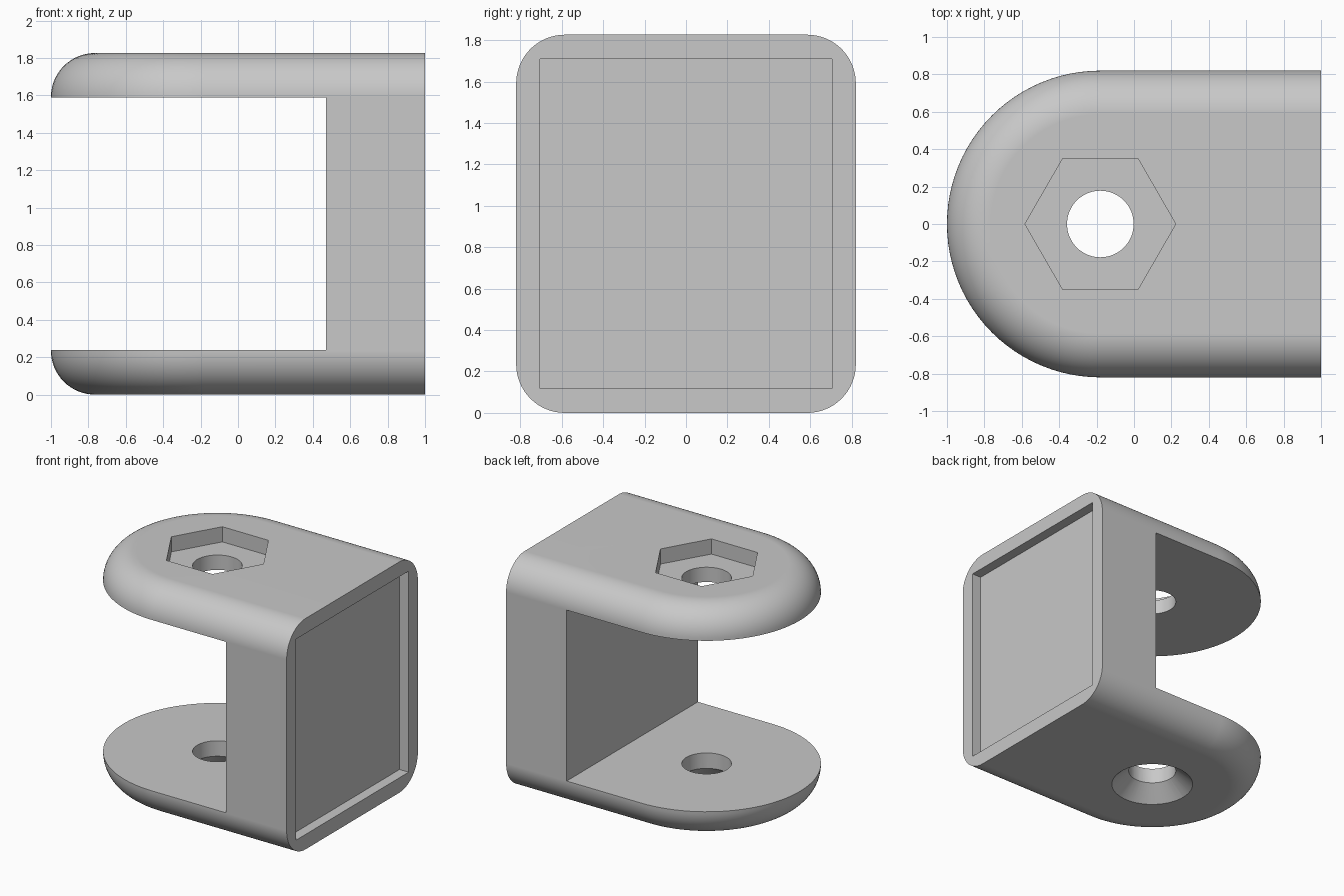
import bpy
import bmesh
from math import pi, sin, cos, radians

HALF_W = 0.82        # half width, also the radius of the rounded end
PIVOT = -0.18        # x of the bolt axis
HEIGHT = 1.826
PLATE = 0.237        # thickness of each arm
FILLET = 0.235       # rounding of the long edges
STEPS = 16

cube = bpy.data.objects.get("Cube")
if cube:
    bpy.data.objects.remove(cube, do_unlink=True)

grey = bpy.data.materials.new("light grey")
grey.use_nodes = True
grey.diffuse_color = (0.58, 0.58, 0.58, 1)
grey.node_tree.nodes["Principled BSDF"].inputs["Base Color"].default_value = grey.diffuse_color


def loft(name, rings):
    """Skin a stack of equal-length rings and cap both ends."""
    bm = bmesh.new()
    loops = [[bm.verts.new(p) for p in ring] for ring in rings]
    n = len(loops[0])
    for low, high in zip(loops, loops[1:]):
        for i in range(n):
            j = (i + 1) % n
            bm.faces.new((low[i], low[j], high[j], high[i]))
    bm.faces.new(loops[0][::-1])
    bm.faces.new(loops[-1])
    bmesh.ops.recalc_face_normals(bm, faces=bm.faces)
    mesh = bpy.data.meshes.new(name)
    bm.to_mesh(mesh)
    bm.free()
    obj = bpy.data.objects.new(name, mesh)
    bpy.context.collection.objects.link(obj)
    return obj


def u_ring(radius, z):
    """Half-round end on the left, straight sides to the right face."""
    arc = [(PIVOT + radius * cos(a), radius * sin(a), z)
           for a in (pi / 2 + pi * i / 48 for i in range(49))]
    return [(1, radius, z)] + arc + [(1, -radius, z)]


def circle(radius, z, sides=64):
    return [(PIVOT + radius * cos(2 * pi * i / sides), radius * sin(2 * pi * i / sides), z)
            for i in range(sides)]


def box(name, x0, x1, half_y, z0, z1):
    return loft(name, [[(x0, -half_y, z), (x1, -half_y, z), (x1, half_y, z), (x0, half_y, z)]
                       for z in (z0, z1)])


# Body with rounded upper and lower edges
lower = []
for i in range(STEPS + 1):
    a = pi / 2 * i / STEPS
    lower.append((HALF_W - FILLET * (1 - sin(a)), FILLET * (1 - cos(a))))
upper = [(r, HEIGHT - z) for r, z in reversed(lower)]
body = loft("clevis_bracket", [u_ring(r, z) for r, z in lower + upper])
body.data.materials.append(grey)

# Cutters: slot, end recess, bolt hole, nut pocket, countersink
SINK_R, HOLE_R, SINK_D = 0.305, 0.178, 0.115
slope = (SINK_R - HOLE_R) / SINK_D
cutters = [
    box("slot_cutter", -1.5, 0.47, 1.2, PLATE, HEIGHT - PLATE),
    box("recess_cutter", 0.92, 1.3, 0.705, 0.118, 1.708),
    loft("hole_cutter", [circle(HOLE_R, -0.2), circle(HOLE_R, HEIGHT + 0.2)]),
    loft("nut_pocket_cutter", [circle(0.403, HEIGHT - 0.12, 6), circle(0.403, HEIGHT + 0.2, 6)]),
    loft("countersink_cutter", [circle(SINK_R + slope * 0.05, -0.05),
                                circle(HOLE_R - slope * 0.02, SINK_D + 0.02)]),
]

bpy.ops.object.select_all(action="DESELECT")
body.select_set(True)
bpy.context.view_layer.objects.active = body
for cutter in cutters:
    cutter.hide_render = True
    mod = body.modifiers.new(cutter.name, "BOOLEAN")
    mod.operation = "DIFFERENCE"
    mod.solver = "EXACT"
    mod.object = cutter
    bpy.ops.object.modifier_apply(modifier=mod.name)
    bpy.data.objects.remove(cutter, do_unlink=True)

# Smooth rounding with crisp cut edges
for face in body.data.polygons:
    face.material_index = 0
bpy.ops.object.shade_smooth_by_angle(angle=radians(30))
weighted = body.modifiers.new("weighted_normals", "WEIGHTED_NORMAL")
weighted.keep_sharp = True
